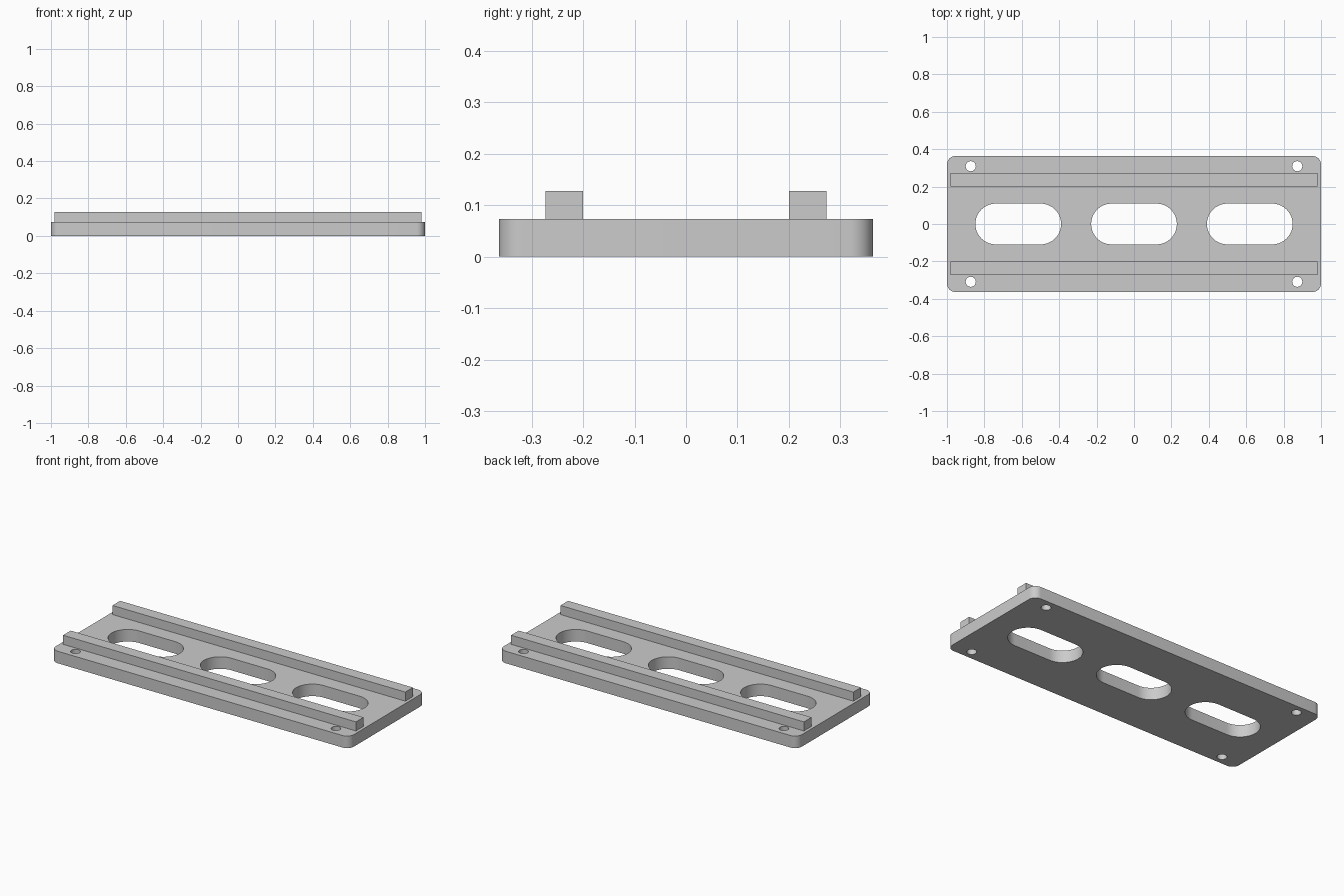
import bpy, bmesh
from math import pi, cos, sin

if "Cube" in bpy.data.objects:
    bpy.data.objects.remove(bpy.data.objects["Cube"])

PLATE_TOP = 0.073
RAIL_TOP = 0.128


def rounded_loop(cx, cy, hx, hy, r, steps):
    """Outline of a rounded rectangle; also gives slots and circles."""
    pts = []
    for q, (sx, sy) in enumerate([(1, 1), (-1, 1), (-1, -1), (1, -1)]):
        for i in range(steps + 1):
            a = (q + i / steps) * pi / 2
            p = (cx + sx * (hx - r) + r * cos(a), cy + sy * (hy - r) + r * sin(a))
            if not pts or abs(p[0] - pts[-1][0]) + abs(p[1] - pts[-1][1]) > 1e-6:
                pts.append(p)
    if abs(pts[0][0] - pts[-1][0]) + abs(pts[0][1] - pts[-1][1]) < 1e-6:
        pts.pop()
    return pts


def extruded(name, loops, z0, z1):
    """Fill an outline with holes and extrude it upward."""
    bm = bmesh.new()
    edges = []
    for loop in loops:
        vs = [bm.verts.new((x, y, z0)) for x, y in loop]
        edges += [bm.edges.new((vs[i - 1], vs[i])) for i in range(len(vs))]
    bmesh.ops.triangle_fill(bm, edges=edges, use_beauty=True, use_dissolve=False)
    ext = bmesh.ops.extrude_face_region(bm, geom=bm.faces[:], use_keep_orig=True)
    top = [g for g in ext["geom"] if isinstance(g, bmesh.types.BMVert)]
    bmesh.ops.translate(bm, verts=top, vec=(0, 0, z1 - z0))
    bmesh.ops.recalc_face_normals(bm, faces=bm.faces[:])
    me = bpy.data.meshes.new(name)
    bm.to_mesh(me)
    bm.free()
    ob = bpy.data.objects.new(name, me)
    bpy.context.collection.objects.link(ob)
    bpy.ops.object.select_all(action='DESELECT')
    ob.select_set(True)
    bpy.context.view_layer.objects.active = ob
    bpy.ops.object.shade_smooth_by_angle(angle=pi / 6)
    return ob


# Base plate with three slots and four corner screw holes
loops = [rounded_loop(0, 0, 1.0, 0.3635, 0.045, 10)]
loops += [rounded_loop(x, 0, 0.229, 0.109, 0.109, 16) for x in (-0.619, 0, 0.619)]
loops += [rounded_loop(sx * 0.873, sy * 0.309, 0.027, 0.027, 0.027, 8)
          for sx in (-1, 1) for sy in (-1, 1)]
extruded("base_plate", loops, 0, PLATE_TOP)

# Two long guide rails on top
for side, name in ((-1, "front_rail"), (1, "back_rail")):
    y0, y1 = sorted((side * 0.2, side * 0.273))
    extruded(name, [[(-0.982, y0), (0.982, y0), (0.982, y1), (-0.982, y1)]],
             PLATE_TOP, RAIL_TOP)
